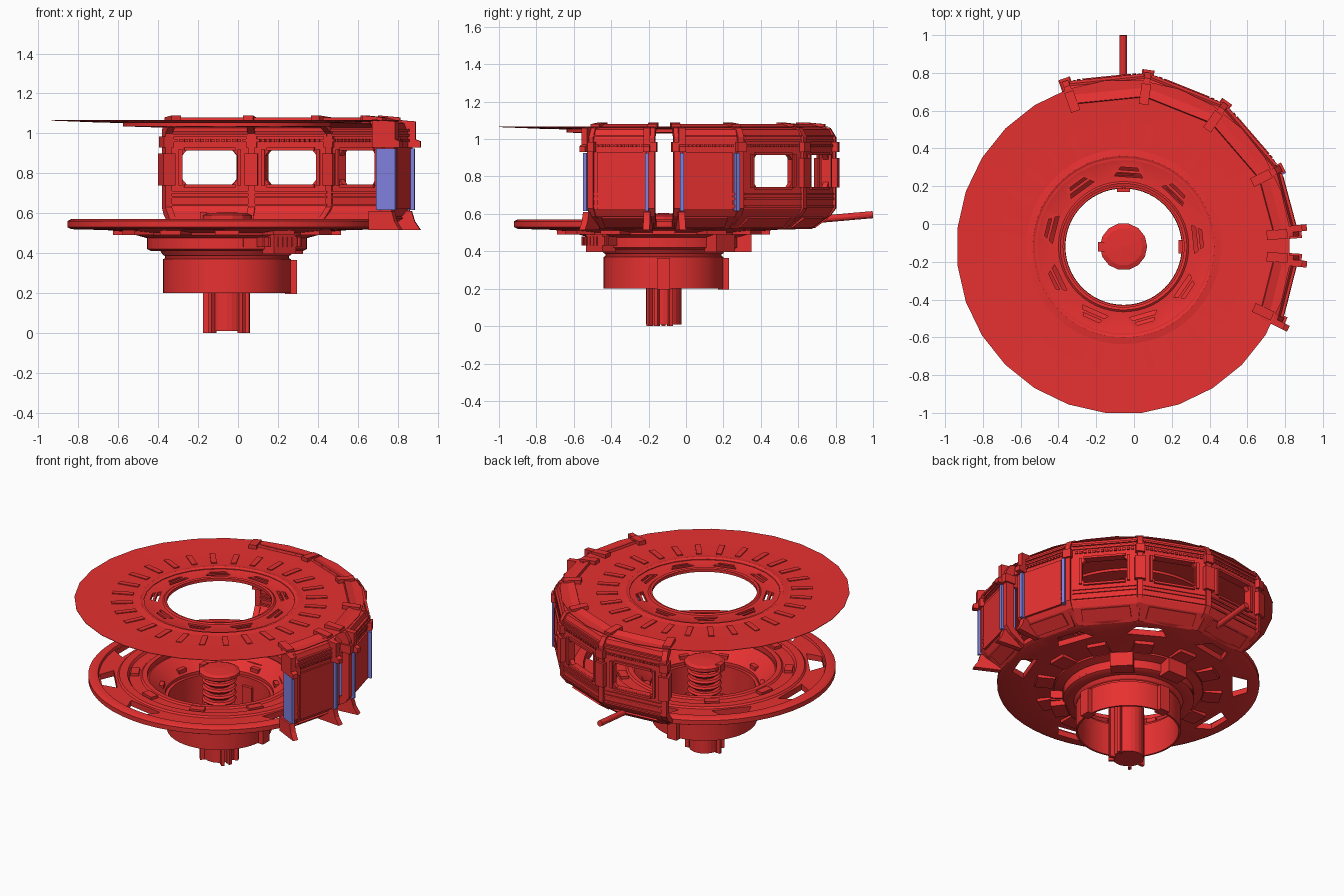
import bpy, bmesh, math
from mathutils import Vector

if "Cube" in bpy.data.objects:
    bpy.data.objects.remove(bpy.data.objects["Cube"])

CX, CY = -0.055, -0.12                      # shared axis of all round parts

def mat(name, c):
    m = bpy.data.materials.new(name)
    m.diffuse_color = (*c, 1)
    m.use_nodes = True
    m.node_tree.nodes["Principled BSDF"].inputs["Base Color"].default_value = m.diffuse_color
    return m
RED = mat("red", (0.8, 0.03, 0.03))
BLUE = mat("blue", (0.22, 0.22, 0.75))

def P(a, r, z):
    a = math.radians(a)
    return Vector((CX + r * math.cos(a), CY + r * math.sin(a), z))

def finish(name, bm, m=RED):
    bmesh.ops.recalc_face_normals(bm, faces=bm.faces)
    me = bpy.data.meshes.new(name)
    bm.to_mesh(me)
    bm.free()
    ob = bpy.data.objects.new(name, me)
    me.materials.append(m)
    bpy.context.collection.objects.link(ob)
    return ob

def lathe(name, prof, n=56, start=0.0):
    """Closed (r, z) profile spun round the axis."""
    bm = bmesh.new()
    rings = [[bm.verts.new(P(start + 360 * i / n, r, z)) for r, z in prof] for i in range(n)]
    k = len(prof)
    for i in range(n):
        a, b = rings[i], rings[(i + 1) % n]
        for j in range(k):
            bm.faces.new((a[j], b[j], b[(j + 1) % k], a[(j + 1) % k]))
    bmesh.ops.remove_doubles(bm, verts=bm.verts, dist=1e-5)
    ob = finish(name, bm)
    if n > 30:
        bpy.context.view_layer.objects.active = ob
        ob.select_set(True)
        bpy.ops.object.shade_smooth_by_angle(angle=0.5)
        ob.select_set(False)
    return ob

def add_prism(bm, a, prof, w, shift=0.0):
    """Radial (r, z) outline extruded to width w along the tangent."""
    t = Vector((-math.sin(math.radians(a)), math.cos(math.radians(a)), 0))
    lo, hi = ([bm.verts.new(P(a, r, z) + t * (shift + s * w / 2)) for r, z in prof] for s in (-1, 1))
    bm.faces.new(lo)
    bm.faces.new(hi[::-1])
    for i in range(len(prof)):
        j = (i + 1) % len(prof)
        bm.faces.new((lo[i], hi[i], hi[j], lo[j]))

def add_box(bm, a, r0, r1, z0, z1, w, shift=0.0):
    add_prism(bm, a, [(r0, z0), (r1, z0), (r1, z1), (r0, z1)], w, shift)

def radial_boxes(name, angles, *dims, m=RED):
    bm = bmesh.new()
    for a in angles:
        add_box(bm, a, *dims)
    return finish(name, bm, m)

def cut(ob, name, angles, r, dr, z0, z1, w):
    bm = bmesh.new()
    for a in angles:                        # slots with tapered ends
        lo, hi = [], []
        for u, v in ((-.5, -.5), (.5, -.3), (.5, .3), (-.5, .5)):
            t = math.radians(a + 90)
            p = P(a, r + u * dr, 0) + Vector((math.cos(t), math.sin(t), 0)) * v * w
            lo.append(bm.verts.new((p.x, p.y, z0)))
            hi.append(bm.verts.new((p.x, p.y, z1)))
        bm.faces.new(lo)
        bm.faces.new(hi)
        for i in range(4):
            j = (i + 1) % 4
            bm.faces.new((lo[i], lo[j], hi[j], hi[i]))
    c = finish(name, bm)
    c.hide_render = True
    c.hide_set(True)
    b = ob.modifiers.new("slots", "BOOLEAN")
    b.operation, b.solver, b.object = "DIFFERENCE", "EXACT", c

# roof disc and its inner ring
lathe("roof_disc", [(0.46, 1.05), (0.66, 1.055), (0.885, 1.064), (0.885, 1.067), (0.66, 1.062), (0.46, 1.06)],
      28, 180 / 28)
ring = lathe("roof_inner_ring", [(0.32, 1.04), (0.36, 1.03), (0.52, 1.035), (0.52, 1.06), (0.48, 1.066),
                                 (0.46, 1.056), (0.345, 1.056), (0.335, 1.064), (0.32, 1.06)], 56)
slot_angles = [6 + 40 * i for i in range(9)]
cut(ring, "roof_slot_cutter", slot_angles, 0.395, 0.05, 0.9, 1.2, 0.15)
radial_boxes("roof_slot_bars", slot_angles, 0.39, 0.405, 1.035, 1.055, 0.16)
radial_boxes("roof_ribs", [i * 360 / 28 for i in range(28)], 0.53, 0.66, 1.055, 1.067, 0.035)

# floor disc with openings
floor = lathe("floor_disc", [(0.44, 0.50), (0.60, 0.515), (0.78, 0.52), (0.80, 0.53), (0.80, 0.56), (0.78, 0.57),
                             (0.74, 0.57), (0.735, 0.555), (0.62, 0.555), (0.61, 0.565), (0.56, 0.565),
                             (0.55, 0.55), (0.48, 0.55), (0.47, 0.56), (0.44, 0.56)])
cut(floor, "floor_slot_cutter", [20, 60, 100, 140, 180, 220, 260, 340], 0.68, 0.09, 0.4, 0.7, 0.25)
radial_boxes("floor_underside_blocks", range(0, 360, 30), 0.46, 0.57, 0.49, 0.53, 0.12)
radial_boxes("floor_ticks", range(10, 360, 40), 0.49, 0.54, 0.545, 0.568, 0.09)

# stepped basin, open at the bottom
lathe("basin_collar", [(0.38, 0.41), (0.40, 0.42), (0.40, 0.475), (0.455, 0.49), (0.455, 0.52),
                       (0.43, 0.53), (0.385, 0.49), (0.33, 0.44), (0.33, 0.41)])
lathe("basin_tube", [(0.32, 0.20), (0.32, 0.37), (0.31, 0.375), (0.31, 0.385), (0.32, 0.39), (0.34, 0.42),
                     (0.31, 0.42), (0.308, 0.20)])
radial_boxes("basin_clamps", (0, 90), 0.29, 0.35, 0.195, 0.365, 0.07)
radial_boxes("collar_boxes", (-52, 45, 90), 0.38, 0.47, 0.395, 0.49, 0.14)
radial_boxes("basin_lugs", slot_angles, 0.34, 0.40, 0.43, 0.475, 0.06)
radial_boxes("collar_grille", [-67 + 3.5 * i for i in range(9)], 0.39, 0.475, 0.43, 0.48, 0.012)

# central column
lathe("column", [(0, 0.01), (0.095, 0.01), (0.095, 0.36), (0.07, 0.37), (0.07, 0.57), (0, 0.57)], 24)
for i in range(4):
    z = 0.39 + 0.042 * i
    lathe(f"column_ring_{i}", [(0.06, z), (0.095, z), (0.105, z + .012), (0.095, z + .024), (0.06, z + .024)], 24)
lathe("column_cap", [(0, 0.56), (0.11, 0.56), (0.125, 0.57), (0.125, 0.59), (0.10, 0.60), (0, 0.605)], 14)
radial_boxes("column_rails", (-20, 20, 180, 225, 315), 0.085, 0.12, 0.0, 0.36, 0.02)
radial_boxes("column_cap_tab", (180,), 0.10, 0.135, 0.555, 0.605, 0.05)

# wall panels: flat facets between post angles
PROFILE = [(0.79, 0.53), (0.885, 0.60), (0.905, 0.63), (0.905, 0.70), (0.905, 0.95),
           (0.905, 1.0), (0.89, 1.04), (0.80, 1.066)]

def panel_point(a0, a1, t, r, z):
    return P(a0, r, z).lerp(P(a1, r, z), t)

def octagon(t0, t1, z0, z1, ct, cz):
    return [(t0 + ct, z0), (t1 - ct, z0), (t1, z0 + cz), (t1, z1 - cz),
            (t1 - ct, z1), (t0 + ct, z1), (t0, z1 - cz), (t0, z0 + cz)]

def wall(name, a0, a1, window):
    bm = bmesh.new()
    pt = lambda t, r, z: bm.verts.new(panel_point(a0, a1, t, r, z))
    for (r, z), (r2, z2) in zip(PROFILE, PROFILE[1:]):
        if z == 0.70 and window:            # pane with chamfered opening
            loops = [[pt(t, r, h) for t, h in o] for o in
                     (octagon(0, 1, 0.70, 0.95, 1e-3, 1e-3), octagon(.18, .82, 0.745, 0.915, .05, .025))]
            for i in range(8):
                j = (i + 1) % 8
                bm.faces.new((loops[0][i], loops[0][j], loops[1][j], loops[1][i]))
        else:
            bm.faces.new((pt(0, r, z), pt(1, r, z), pt(1, r2, z2), pt(0, r2, z2)))
    bmesh.ops.remove_doubles(bm, verts=bm.verts, dist=0.0015)
    ob = finish(name, bm)
    s = ob.modifiers.new("thickness", "SOLIDIFY")
    s.thickness, s.offset = 0.03, 0
    # trim: sill rails, bead row, roof pad and window frame
    bm = bmesh.new()
    mid, half = (a0 + a1) / 2, math.radians((a1 - a0) / 2)
    d, w = math.cos(half) * 0.905, math.sin(half) * 1.81
    for z in (0.635, 0.675, 0.70, 0.985, 1.01):
        add_box(bm, mid, d - 0.03, d + 0.022, z, z + 0.012, w * 0.92)
    for i in range(14):
        add_box(bm, mid, d - 0.028, d + 0.024, 0.957, 0.972, w * 0.04, w * (i - 6.5) * 0.062)
    add_prism(bm, mid, [(d - .10, 1.055), (d - .02, 1.035), (d - .01, 1.05), (d - .10, 1.075)], w * 0.7)
    add_prism(bm, mid, [(d - .09, 0.535), (d - .02, 0.585), (d - .01, 0.575), (d - .08, 0.525)], w * 0.7)
    if window:
        for s in (-1, 1):
            add_box(bm, mid, d - .025, d + .028, 0.74, 0.92, 0.018, s * w * 0.345)
        for z in (0.73, 0.915):
            add_box(bm, mid, d - .025, d + .028, z, z + 0.014, w * 0.6)
    else:
        add_box(bm, mid, d, d + .025, 0.62, 0.93, w * 0.8)
    finish(name + "_trim", bm)

for i, (a0, a1, win) in enumerate([(-25, -3.5, False), (4, 26, False), (27, 54.5, True),
                                   (54.5, 82, True), (82, 109.5, True)]):
    wall(f"wall_panel_{i}", a0, a1, win)

# posts between panels, with side brackets and roof caps
POST = [(0.80, 0.53), (0.90, 0.59), (0.93, 0.63), (0.93, 1.01), (0.90, 1.06), (0.80, 1.075),
        (0.80, 1.05), (0.875, 1.0), (0.875, 0.63), (0.80, 0.56)]
posts = (-25, -4, 4.5, 26.5, 54.5, 82, 109.5)
bm = bmesh.new()
for a in posts:
    add_prism(bm, a, POST, 0.035)
    add_prism(bm, a, [(0.76, 1.06), (0.87, 1.06), (0.87, 1.08), (0.76, 1.09)], 0.05)
finish("wall_posts", bm)
radial_boxes("post_brackets", posts[4:], 0.865, 0.945, 0.74, 0.90, 0.065)
radial_boxes("post_collars", posts, 0.87, 0.945, 0.93, 0.985, 0.055)

# blue door jambs with flared feet and heads
jambs = (-26.5, -5.5, 6, 25)
radial_boxes("door_jambs", jambs, 0.84, 0.945, 0.615, 0.925, 0.02, m=BLUE)
bm = bmesh.new()
for a in jambs[:3]:
    add_prism(bm, a, [(0.80, 0.515), (0.975, 0.515), (0.945, 0.56), (0.93, 0.61), (0.80, 0.61)], 0.035)
    add_prism(bm, a, [(0.82, 0.93), (0.975, 0.93), (0.975, 0.96), (0.95, 0.97), (0.95, 1.06), (0.82, 1.07)], 0.035)
finish("door_feet_and_heads", bm)

# slanted pipe at the back
bm = bmesh.new()
bmesh.ops.create_cone(bm, cap_ends=True, segments=12, radius1=0.019, radius2=0.019, depth=0.3)
pipe = finish("rear_pipe", bm)
pipe.location = (-0.057, 0.85, 0.583)
pipe.rotation_euler = (math.radians(-85), 0, 0)
